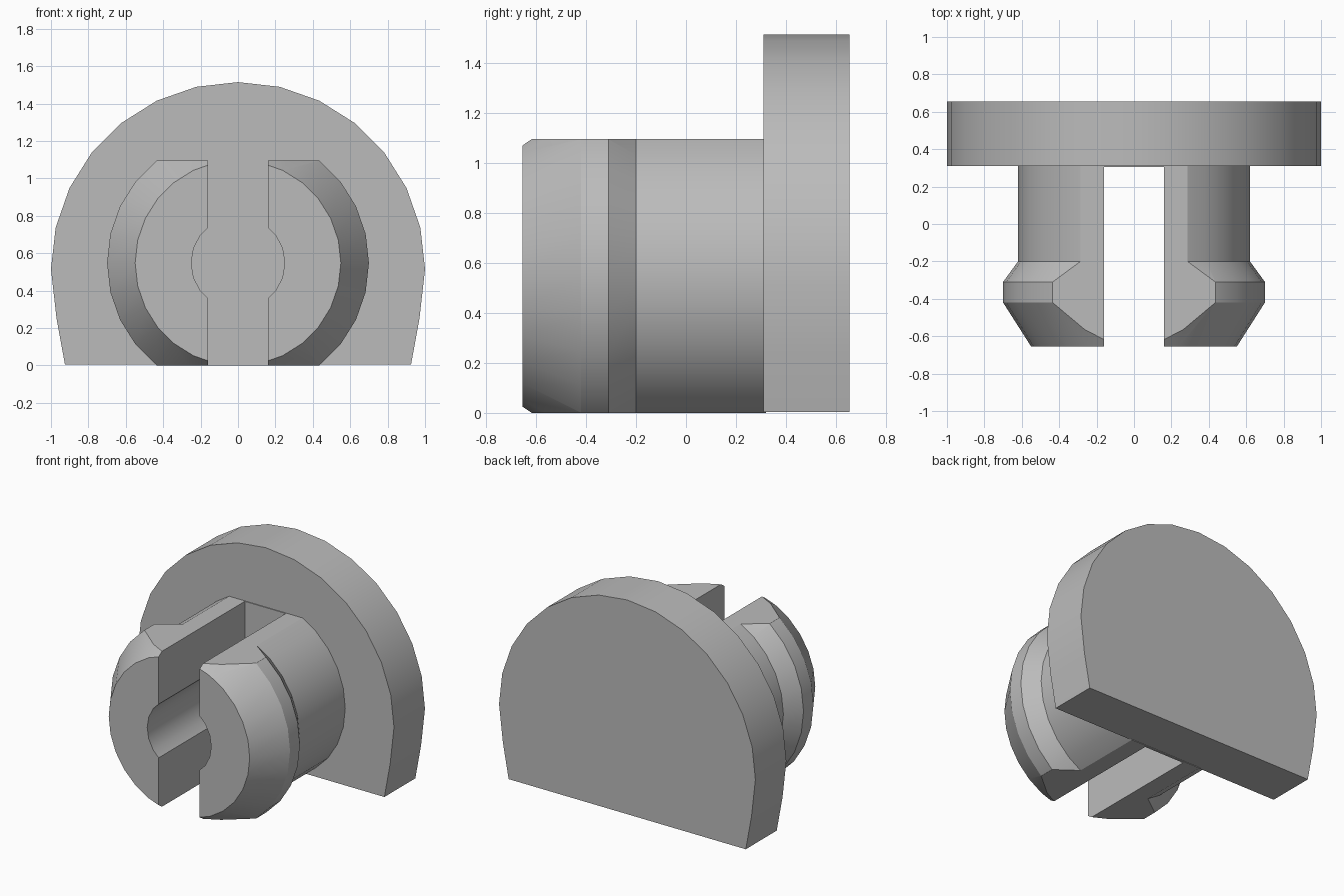
import bpy, bmesh
from math import sin, cos, pi

cube = bpy.data.objects.get("Cube")
if cube:
    bpy.data.objects.remove(cube, do_unlink=True)

grey = bpy.data.materials.new("light grey plastic")
grey.use_nodes = True
grey.diffuse_color = (0.5, 0.5, 0.5, 1)
grey.node_tree.nodes["Principled BSDF"].inputs["Base Color"].default_value = (0.5, 0.5, 0.5, 1)

AXIS_Z = 0.548      # height of the peg axis
PEG_TOP = 2 * AXIS_Z
PLATE_Y = 0.31      # front of the head plate


def ring(radius, y, count):
    return [(radius * cos(2 * pi * i / count), y, AXIS_Z + radius * sin(2 * pi * i / count))
            for i in range(count)]


def loft(name, sections):
    """Solid through matching closed sections, capped at both ends."""
    bm = bmesh.new()
    loops = [[bm.verts.new(p) for p in s] for s in sections]
    for a, b in zip(loops, loops[1:]):
        for i in range(len(a)):
            j = (i + 1) % len(a)
            bm.faces.new((a[i], a[j], b[j], b[i]))
    bm.faces.new(loops[0])
    bm.faces.new(loops[-1])
    bmesh.ops.recalc_face_normals(bm, faces=bm.faces)
    mesh = bpy.data.meshes.new(name)
    bm.to_mesh(mesh)
    bm.free()
    mesh.materials.append(grey)
    obj = bpy.data.objects.new(name, mesh)
    bpy.context.collection.objects.link(obj)
    return obj


def box(name, x, y0, y1, z0, z1):
    return loft(name, [[(-x, y, z0), (x, y, z0), (x, y, z1), (-x, y, z1)] for y in (y0, y1)])


def activate(obj):
    bpy.ops.object.select_all(action='DESELECT')
    obj.select_set(True)
    bpy.context.view_layer.objects.active = obj


def cut(obj, tool, operation='DIFFERENCE'):
    tool.hide_render = True
    activate(obj)
    mod = obj.modifiers.new("cut", 'BOOLEAN')
    mod.operation, mod.object, mod.solver = operation, tool, 'EXACT'
    bpy.ops.object.modifier_apply(modifier=mod.name)
    bpy.data.objects.remove(tool, do_unlink=True)


# Head plate: half round above, gently tapering sides, flat base
outline = [(cos(pi * i / 14), 0.515 + sin(pi * i / 14)) for i in range(15)]
outline += [(-0.97, 0.25), (-0.925, 0.004), (0.925, 0.004), (0.97, 0.25)]
plate = loft("head_plate", [[(x, y, z) for x, z in outline] for y in (PLATE_Y, 0.655)])

# Snap peg: turned shaft with a raised lip and tapered tip
profile = [(0.55, -0.655), (0.70, -0.42), (0.70, -0.31), (0.62, -0.20), (0.62, PLATE_Y + 0.01)]
peg = loft("snap_peg", [ring(r, y, 28) for r, y in profile])

# Flats above and below, then the bore and the slot between the prongs
cut(peg, box("flats", 1, -1, 1, 0, PEG_TOP), 'INTERSECT')
cut(peg, loft("bore", [ring(0.25, y, 20) for y in (-1, PLATE_Y - 0.006)]))
cut(peg, box("slot", 0.16, -1, PLATE_Y - 0.006, -1, 2))

for obj in (plate, peg):
    activate(obj)
    bpy.ops.object.shade_smooth_by_angle(angle=pi / 6)
